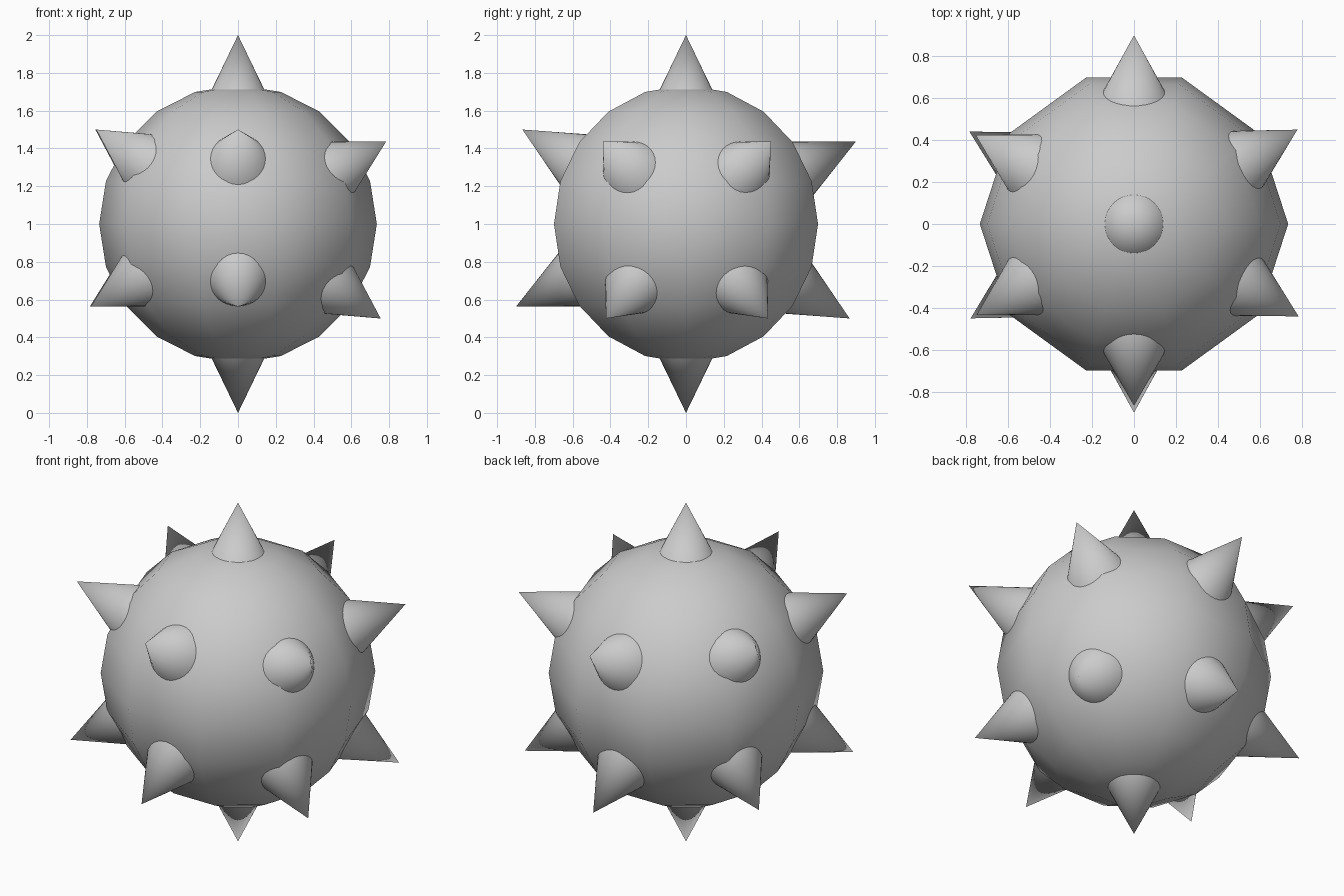
import bpy
from math import radians, cos, sin
from mathutils import Vector

if "Cube" in bpy.data.objects:
    bpy.data.objects.remove(bpy.data.objects["Cube"])

CENTRE = Vector((0, 0, 1))

# Ball core: ten-sided sphere with corners on the x axis
bpy.ops.mesh.primitive_uv_sphere_add(segments=10, ring_count=10, radius=0.735,
                                     location=CENTRE, rotation=(0, 0, radians(90)))
ball = bpy.context.object
ball.name = "ball"
bpy.ops.object.shade_smooth()


# Radial spike whose base is buried in the ball
def spike(name, azimuth, latitude, length=0.4, slope=0.483):
    a, l = radians(azimuth), radians(latitude)
    d = Vector((cos(l) * cos(a), cos(l) * sin(a), sin(l)))
    bpy.ops.mesh.primitive_cone_add(
        vertices=32, radius1=length * slope, radius2=0, depth=length,
        location=CENTRE + d * (1 - length / 2),
        rotation=d.to_track_quat('Z', 'Y').to_euler())
    bpy.context.object.name = name
    bpy.ops.object.shade_smooth_by_angle(angle=radians(40))


# Pole spikes
spike("top_spike", 0, 90)
spike("bottom_spike", 0, -90)

# Two rings of six: front and left upper spikes sit a little higher
UPPER = [(-90, 30), (-150, 30), (150.7, 30), (90, 25.9), (30, 25.9), (-29.3, 25.9)]
for i, (az, lat) in enumerate(UPPER):
    spike(f"upper_spike_{i + 1}", az, lat)
    spike(f"lower_spike_{i + 1}", az + 180, -lat)  # opposite spike
